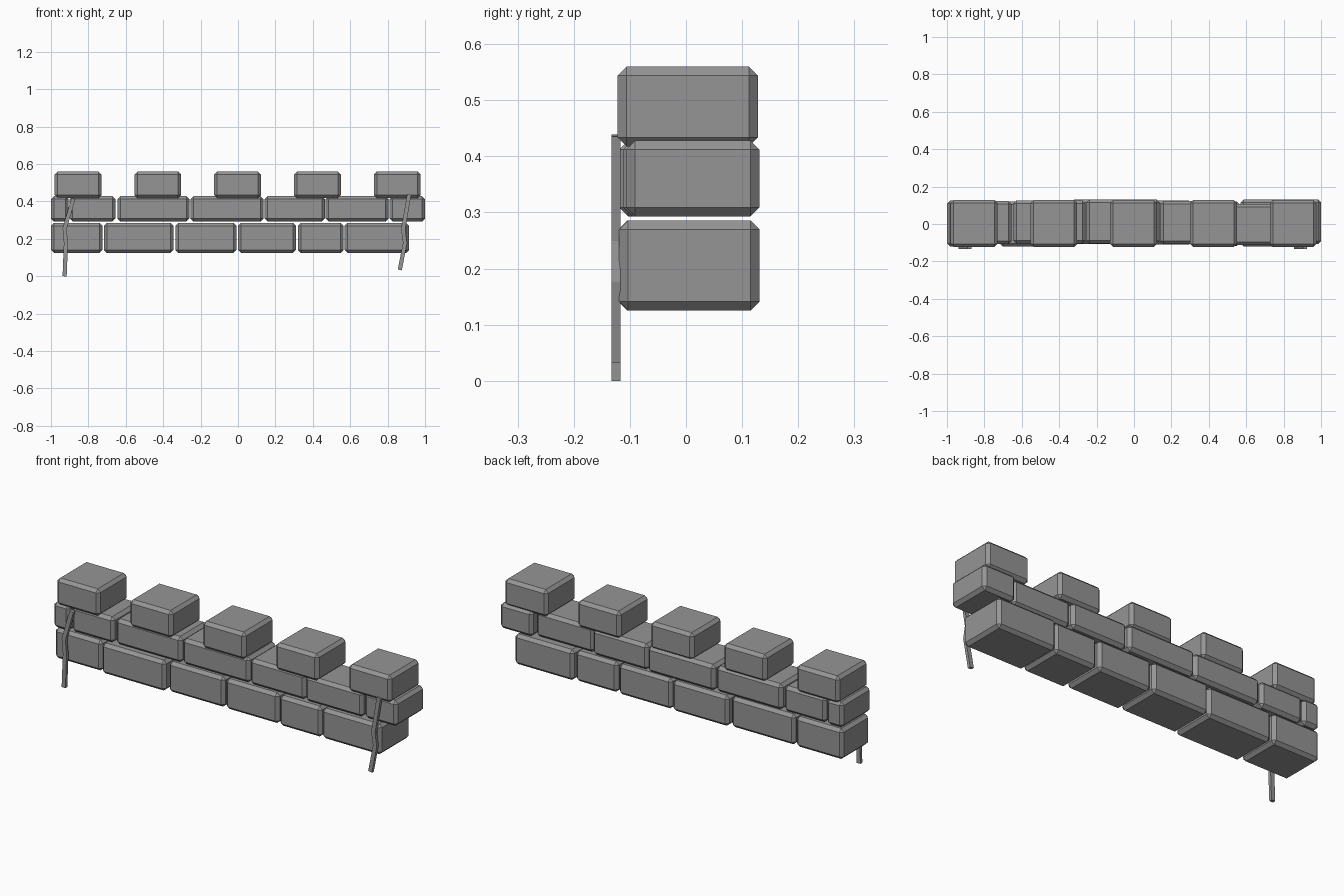
import bpy
import bmesh
from mathutils import Vector

cube = bpy.data.objects.get("Cube")
if cube:
    bpy.data.objects.remove(cube, do_unlink=True)


def make_material(name, value):
    mat = bpy.data.materials.new(name)
    mat.use_nodes = True
    colour = (value, value, value, 1.0)
    mat.diffuse_color = colour
    mat.node_tree.nodes["Principled BSDF"].inputs["Base Color"].default_value = colour
    return mat


stone = make_material("stone_grey", 0.3)


def add_object(name, bm):
    mesh = bpy.data.meshes.new(name)
    bmesh.ops.recalc_face_normals(bm, faces=bm.faces)
    bm.to_mesh(mesh)
    bm.free()
    mesh.materials.append(stone)
    obj = bpy.data.objects.new(name, mesh)
    bpy.context.collection.objects.link(obj)
    return obj


def brick(name, low, high, chamfer=0.016):
    """Box between two corners with chamfered edges."""
    low, high = Vector(low), Vector(high)
    size, middle = high - low, (high + low) / 2
    bm = bmesh.new()
    bmesh.ops.create_cube(bm, size=1)
    for v in bm.verts:
        v.co = Vector(a * b for a, b in zip(v.co, size)) + middle
    obj = add_object(name, bm)
    mod = obj.modifiers.new("chamfer", "BEVEL")
    mod.width = chamfer
    mod.segments = 1


def course(name, spans, z0, z1):
    for i, (x0, x1, front, back) in enumerate(spans, 1):
        brick(f"{name}_{i}", (x0, front, z0), (x1, back, z1))


def crack(name, path, y0=-0.133, y1=-0.117, half=0.011):
    """Thin bent strip following a path of (x, z) points."""
    bm = bmesh.new()
    pts = [Vector(p) for p in path]
    rings = []
    for i, p in enumerate(pts):
        run = (pts[min(i + 1, len(pts) - 1)] - pts[max(i - 1, 0)]).normalized()
        side = Vector((run.y, -run.x)) * half
        a, b = p - side, p + side
        rings.append([bm.verts.new(c) for c in (
            (a.x, y0, a.y), (b.x, y0, b.y), (b.x, y1, b.y), (a.x, y1, a.y))])
    for r, s in zip(rings, rings[1:]):
        for k in range(4):
            n = (k + 1) % 4
            bm.faces.new((r[k], r[n], s[n], s[k]))
    bm.faces.new(rings[0])
    bm.faces.new(rings[-1])
    add_object(name, bm)


# Lower course of long bricks
course("lower_brick", [
    (-1.0, -0.725, -0.107, 0.125), (-0.717, -0.345, -0.12, 0.12),
    (-0.335, -0.008, -0.107, 0.131), (0.0, 0.31, -0.11, 0.125),
    (0.32, 0.565, -0.118, 0.12), (0.57, 0.915, -0.119, 0.131)], 0.125, 0.286)

# Middle course, staggered over the joints
course("middle_brick", [
    (-1.0, -0.905, -0.119, 0.125), (-0.90, -0.655, -0.108, 0.122),
    (-0.645, -0.26, -0.105, 0.125), (-0.255, 0.137, -0.105, 0.131),
    (0.142, 0.465, -0.108, 0.122), (0.468, 0.805, -0.112, 0.108),
    (0.81, 1.0, -0.107, 0.131)], 0.293, 0.428)

# Evenly spaced battlement blocks
for i in range(5):
    x = -0.855 + i * 0.4265
    brick(f"battlement_{i + 1}", (x - 0.125, -0.122, 0.418), (x + 0.125, 0.128, 0.56))

# Thin bent strips on the front
crack("right_strip", [(-0.927, 0), (-0.92, 0.178), (-0.927, 0.255), (-0.88, 0.415)])
crack("left_strip", [(0.865, 0.034), (0.893, 0.178), (0.883, 0.25), (0.915, 0.437)])
